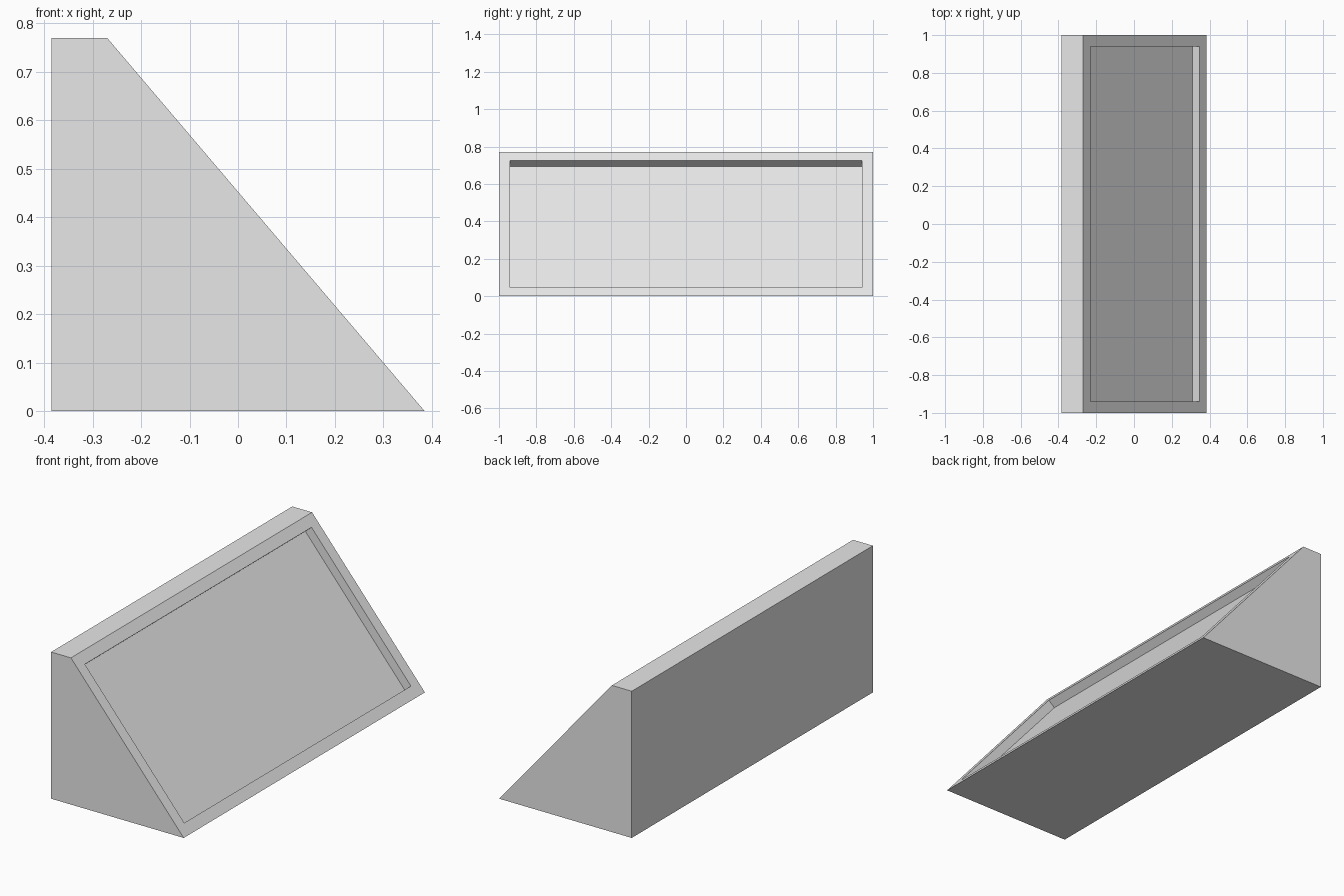
import bpy, bmesh
from mathutils import Vector

cube = bpy.data.objects.get("Cube")
if cube:
    bpy.data.objects.remove(cube, do_unlink=True)

# Plain grey material
grey = bpy.data.materials.new("plain_grey")
grey.use_nodes = True
colour = (0.8, 0.8, 0.8, 1.0)
grey.diffuse_color = colour
for node in grey.node_tree.nodes:
    if node.type == 'BSDF_PRINCIPLED':
        node.inputs["Base Color"].default_value = colour

HALF_WIDTH, HEIGHT, HALF_LENGTH = 0.385, 0.77, 1.0
TOP_EDGE = -0.27        # where the flat top meets the slope
RIM, DEPTH = 0.06, 0.047

# Wedge body: side profile extruded along y
profile = [(-HALF_WIDTH, 0), (HALF_WIDTH, 0), (TOP_EDGE, HEIGHT), (-HALF_WIDTH, HEIGHT)]
bm = bmesh.new()
front = bm.faces.new([bm.verts.new((x, -HALF_LENGTH, z)) for x, z in profile])
back = [bm.verts.new((x, HALF_LENGTH, z)) for x, z in profile]
near = list(front.verts)
bm.faces.new(back[::-1])
for i in range(len(near)):
    j = (i + 1) % len(near)
    bm.faces.new((near[i], back[i], back[j], near[j]))
bmesh.ops.recalc_face_normals(bm, faces=bm.faces[:])
bm.normal_update()

# Sunken panel on the sloping face, square to the slope
slope = next(f for f in bm.faces if f.normal.x > 0.3 and f.normal.z > 0.3)
normal = Vector(slope.normal)
bmesh.ops.inset_individual(bm, faces=[slope], thickness=RIM, use_even_offset=True)
bmesh.ops.inset_individual(bm, faces=[slope], thickness=0.0)
bmesh.ops.translate(bm, verts=slope.verts[:], vec=-normal * DEPTH)
bm.normal_update()

mesh = bpy.data.meshes.new("wedge_body")
bm.to_mesh(mesh)
bm.free()
mesh.materials.append(grey)
body = bpy.data.objects.new("wedge_body", mesh)
bpy.context.collection.objects.link(body)
